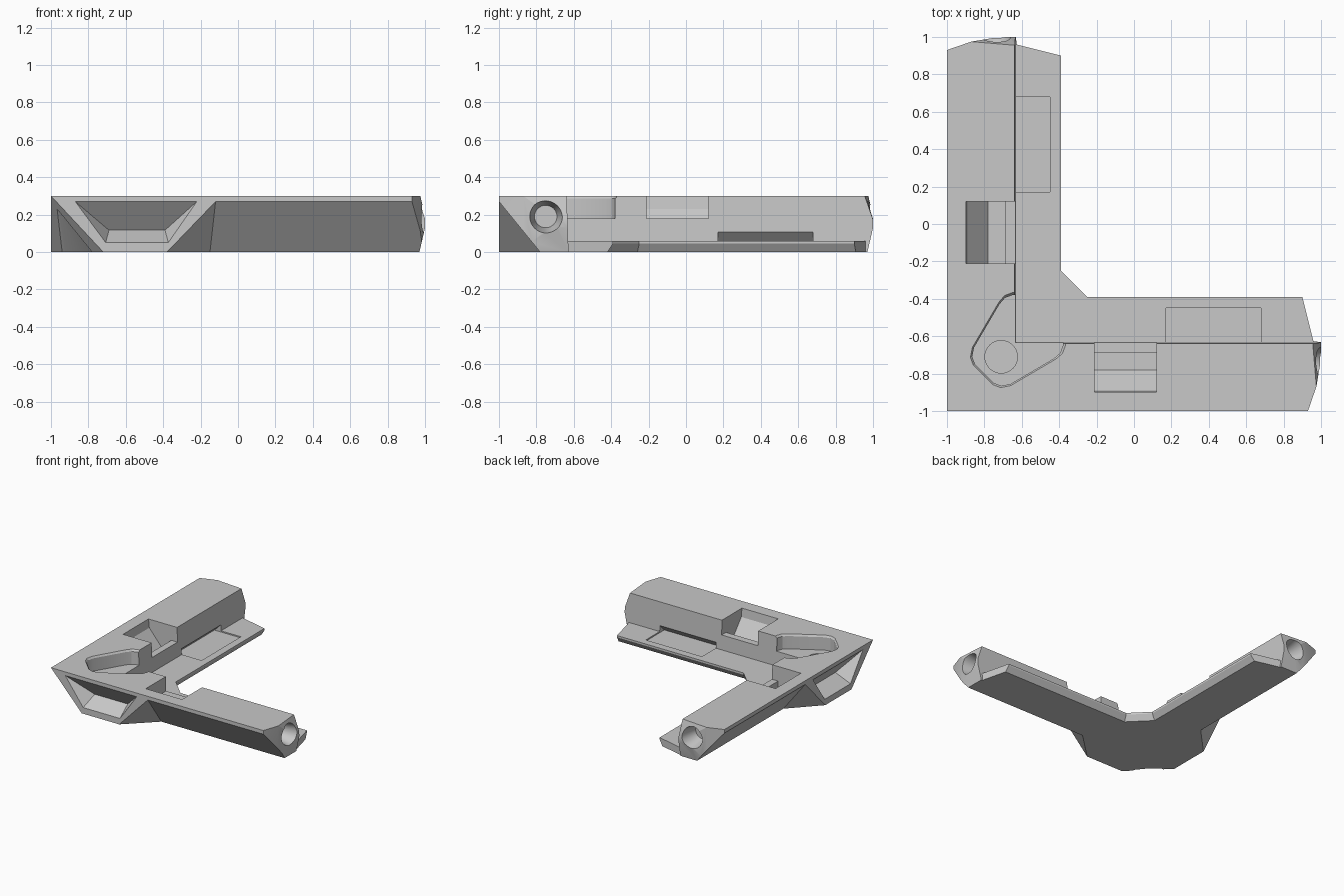
import bpy, bmesh, math
from mathutils import Vector

cube = bpy.data.objects.get("Cube")
if cube:
    bpy.data.objects.remove(cube, do_unlink=True)

grey = bpy.data.materials.new("plain_grey")
grey.use_nodes = True
GREY = (0.58, 0.58, 0.58, 1)
grey.diffuse_color = GREY
grey.node_tree.nodes["Principled BSDF"].inputs["Base Color"].default_value = GREY


def flip(p):
    return (p[1], p[0], p[2])


def wrap(points):
    """Closed convex bmesh around the points."""
    bm = bmesh.new()
    for p in points:
        bm.verts.new(p)
    bmesh.ops.remove_doubles(bm, verts=bm.verts[:], dist=1e-5)
    bmesh.ops.convex_hull(bm, input=bm.verts[:], use_existing_faces=False)
    bmesh.ops.delete(bm, geom=[v for v in bm.verts if not v.link_faces], context='VERTS')
    return bm


def hull(name, points, planes=(), swap=False):
    """Convex solid, trimmed by planes, optionally mirrored over the diagonal."""
    if swap:
        points = [flip(p) for p in points]
        planes = [(flip(co), flip(no)) for co, no in planes]
    bm = wrap(points)
    for co, no in planes:
        bmesh.ops.bisect_plane(bm, geom=bm.verts[:] + bm.edges[:] + bm.faces[:],
                               plane_co=co, plane_no=Vector(no).normalized(), clear_outer=True)
        coords = [v.co.copy() for v in bm.verts]
        bm.free()
        bm = wrap(coords)
    bm.normal_update()
    bmesh.ops.dissolve_limit(bm, angle_limit=0.01, verts=bm.verts[:], edges=bm.edges[:])
    bm.normal_update()
    bmesh.ops.recalc_face_normals(bm, faces=bm.faces[:])
    mesh = bpy.data.meshes.new(name)
    bm.to_mesh(mesh)
    bm.free()
    mesh.materials.append(grey)
    ob = bpy.data.objects.new(name, mesh)
    bpy.context.scene.collection.objects.link(ob)
    return ob


def prism(profile, x0, x1):
    return [(x, y, z) for x in (x0, x1) for y, z in profile]


def slab(outline, z):
    return [(x, y, z) for x, y in outline]


def ring(x, y, z, r, axis, n=32):
    pts = []
    for i in range(n):
        a = 2 * math.pi * i / n
        c, s = r * math.cos(a), r * math.sin(a)
        pts.append((x, y + c, z + s) if axis == 'X' else (x + c, y + s, z))
    return pts


def combine(body, tool, operation):
    mod = body.modifiers.new("join", 'BOOLEAN')
    mod.operation, mod.solver, mod.object = operation, 'EXACT', tool
    bpy.context.view_layer.objects.active = body
    bpy.ops.object.modifier_apply(modifier=mod.name)
    bpy.data.objects.remove(tool, do_unlink=True)


# Trimming planes: chamfered outer corner and the faceted arm tip
corner = ((-1, -1, 0.3), (-1, -1, -0.933))
tip = [((0.93, -1, 0), (0.13, -0.045, 0)),
       ((0.975, -0.87, 0), (0.15, -0.025, 0)),
       ((0.975, -0.87, 0.3), (0.024, 0.002, 0.0084)),
       ((1, -0.75, 0.13), (0.13, 0, -0.03)),
       ((1, 0, 0), (1, 0, 0))]
ledge_end = ((0.9, -0.39, 0), (0.24, 0.06, 0))

wall = prism([(-1, 0.3), (-1, 0.27), (-0.78, 0), (-0.628, 0), (-0.638, 0.3)], -1, 1.1)
ledge = prism([(-0.65, 0), (-0.42, 0), (-0.39, 0.045), (-0.39, 0.06), (-0.65, 0.06)], -0.65, 1.1)
gusset = [(-1, -1, 0.3), (-0.72, -1, 0), (-0.38, -1, 0), (-0.12, -1, 0.27), (-0.12, -1, 0.3),
          (-0.15, -0.78, 0), (-0.15, -0.65, 0), (-0.12, -0.7, 0.3), (-1, -0.65, 0), (-1, -0.7, 0.3)]

# Solid parts of both arms
body = hull("corner_bracket", wall, [corner] + tip)
combine(body, hull("wall", wall, [corner] + tip, True), 'UNION')
for swap in (False, True):
    combine(body, hull("ledge", ledge, [ledge_end], swap), 'UNION')
    combine(body, hull("gusset", gusset, [corner], swap), 'UNION')

# Diagonal web in the inner corner
web = [(-0.39, -0.25, z) for z in (0.045, 0.06)] + [(-0.25, -0.39, z) for z in (0.045, 0.06)]
web += [(-0.42, -0.26, 0), (-0.26, -0.42, 0), (-0.5, -0.5, 0), (-0.5, -0.5, 0.06)]
combine(body, hull("web", web), 'UNION')

# Recesses repeated on both arms
scoop = [(-0.88, -1.02, 0.27), (-0.21, -1.02, 0.27), (-0.87, -1, 0.27), (-0.22, -1, 0.27),
         (-0.71, -1.02, 0.04), (-0.37, -1.02, 0.04), (-0.69, -0.875, 0.117), (-0.39, -0.875, 0.117)]
valley = prism([(-0.9, 0.32), (-0.89, 0.23), (-0.78, 0.1), (-0.69, 0.1), (-0.69, 0.32)], -0.21, 0.12)
valley_mouth = prism([(-0.7, 0.18), (-0.6, 0.18), (-0.6, 0.32), (-0.7, 0.32)], -0.21, 0.12)
slot = prism([(-0.45, 0.05), (-0.69, 0.05), (-0.63, 0.11), (-0.45, 0.11)], 0.17, 0.68)
socket = ring(1.05, -0.75, 0.19, 0.1, 'X') + ring(0.86, -0.75, 0.19, 0.06, 'X')
for swap in (False, True):
    for points in (scoop, valley, valley_mouth, slot, socket):
        combine(body, hull("cutter", points, (), swap), 'DIFFERENCE')

# Rounded pocket in the corner, with a flared rim and a round seat in its floor
half = [(-0.6, -0.38), (-0.65, -0.38), (-0.69, -0.395), (-0.72, -0.43),
        (-0.855, -0.66), (-0.865, -0.71), (-0.85, -0.75)]
outline = half + [(y, x) for x, y in half]
flared = [(-0.66 + (x + 0.66) * 1.08, -0.66 + (y + 0.66) * 1.08) for x, y in outline]
combine(body, hull("cutter", slab(outline, 0.18) + slab(outline, 0.32)), 'DIFFERENCE')
combine(body, hull("cutter", slab(outline, 0.285) + slab(flared, 0.31)), 'DIFFERENCE')
seat = ring(-0.71, -0.71, 0.12, 0.087, 'Z') + ring(-0.71, -0.71, 0.2, 0.087, 'Z')
combine(body, hull("cutter", seat), 'DIFFERENCE')

# Smooth only the round surfaces
for o in bpy.context.selected_objects:
    o.select_set(False)
body.select_set(True)
bpy.context.view_layer.objects.active = body
bpy.ops.object.shade_smooth_by_angle(angle=math.radians(20))
